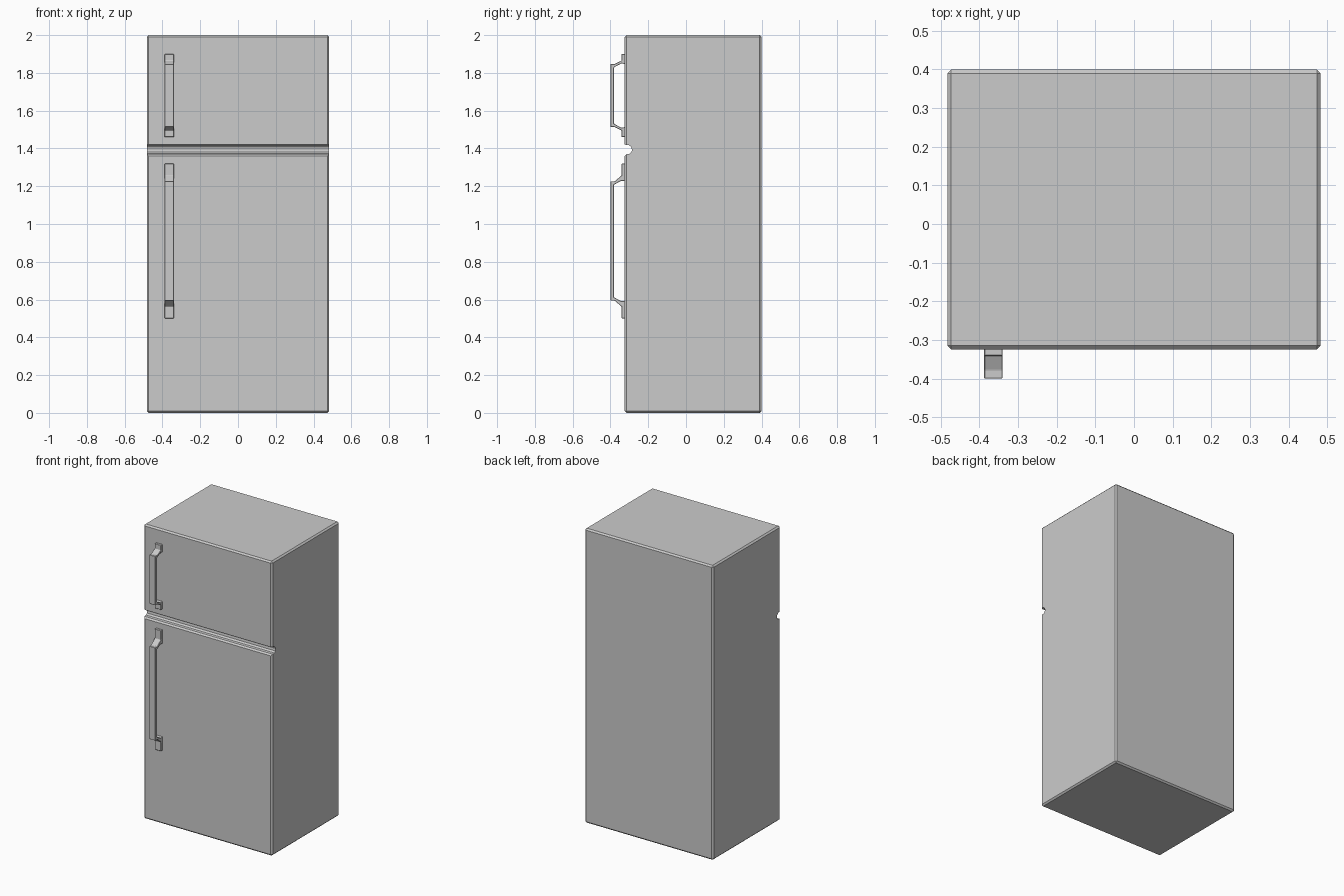
import bpy, bmesh

if "Cube" in bpy.data.objects:
    bpy.data.objects.remove(bpy.data.objects["Cube"])

HALF_W, FRONT, BACK, TOP = 0.483, -0.325, 0.40, 2.0


def make_object(name, bm):
    bmesh.ops.recalc_face_normals(bm, faces=bm.faces)
    mesh = bpy.data.meshes.new(name)
    bm.to_mesh(mesh)
    bm.free()
    obj = bpy.data.objects.new(name, mesh)
    bpy.context.collection.objects.link(obj)
    return obj


def prism(name, profile, x0, x1, bevel=0.0):
    """Extrude a (y, z) outline along x, optionally chamfering every edge."""
    bm = bmesh.new()
    face = bm.faces.new([bm.verts.new((x0, y, z)) for y, z in profile])
    ext = bmesh.ops.extrude_face_region(bm, geom=[face])
    verts = [g for g in ext["geom"] if isinstance(g, bmesh.types.BMVert)]
    bmesh.ops.translate(bm, verts=verts, vec=(x1 - x0, 0, 0))
    if bevel:
        bmesh.ops.bevel(bm, geom=bm.edges[:], offset=bevel, segments=1,
                        affect='EDGES', profile=0.5)
    return make_object(name, bm)


# Cabinet: chamfered box
cabinet = prism("cabinet", [(FRONT, 0), (BACK, 0), (BACK, TOP), (FRONT, TOP)],
                -HALF_W, HALF_W, 0.01)

# Rounded groove between the freezer and the fridge doors
groove = prism("groove_cutter", [
    (-0.36, 1.42), (-0.325, 1.42), (-0.302, 1.418), (-0.291, 1.408),
    (-0.286, 1.395), (-0.288, 1.382), (-0.298, 1.372), (-0.315, 1.37),
    (-0.325, 1.36), (-0.36, 1.36)], -0.6, 0.6)
groove.hide_render = True
groove.hide_set(True)
cut = cabinet.modifiers.new("groove", 'BOOLEAN')
cut.operation = 'DIFFERENCE'
cut.object = groove
cut.solver = 'EXACT'


# Door handles: symmetric bracket profile with flat feet and slanted arms
def handle(name, low, high, foot, end):
    mid = (low + high) / 2
    outer = [(FRONT + 0.003, high), (-0.341, high), (-0.341, high - foot),
             (-0.378, high - end), (-0.40, high - end)]
    inner = [(-0.381, high - end - 0.018), (-0.343, high - end + 0.003),
             (FRONT + 0.003, high - end)]
    mirror = lambda pts: [(y, 2 * mid - z) for y, z in reversed(pts)]
    profile = outer + mirror(outer) + mirror(inner) + inner
    prism(name, profile, -0.388, -0.34, 0.002)


handle("freezer_handle", 1.46, 1.90, 0.035, 0.053)
handle("fridge_handle", 0.50, 1.32, 0.063, 0.094)
